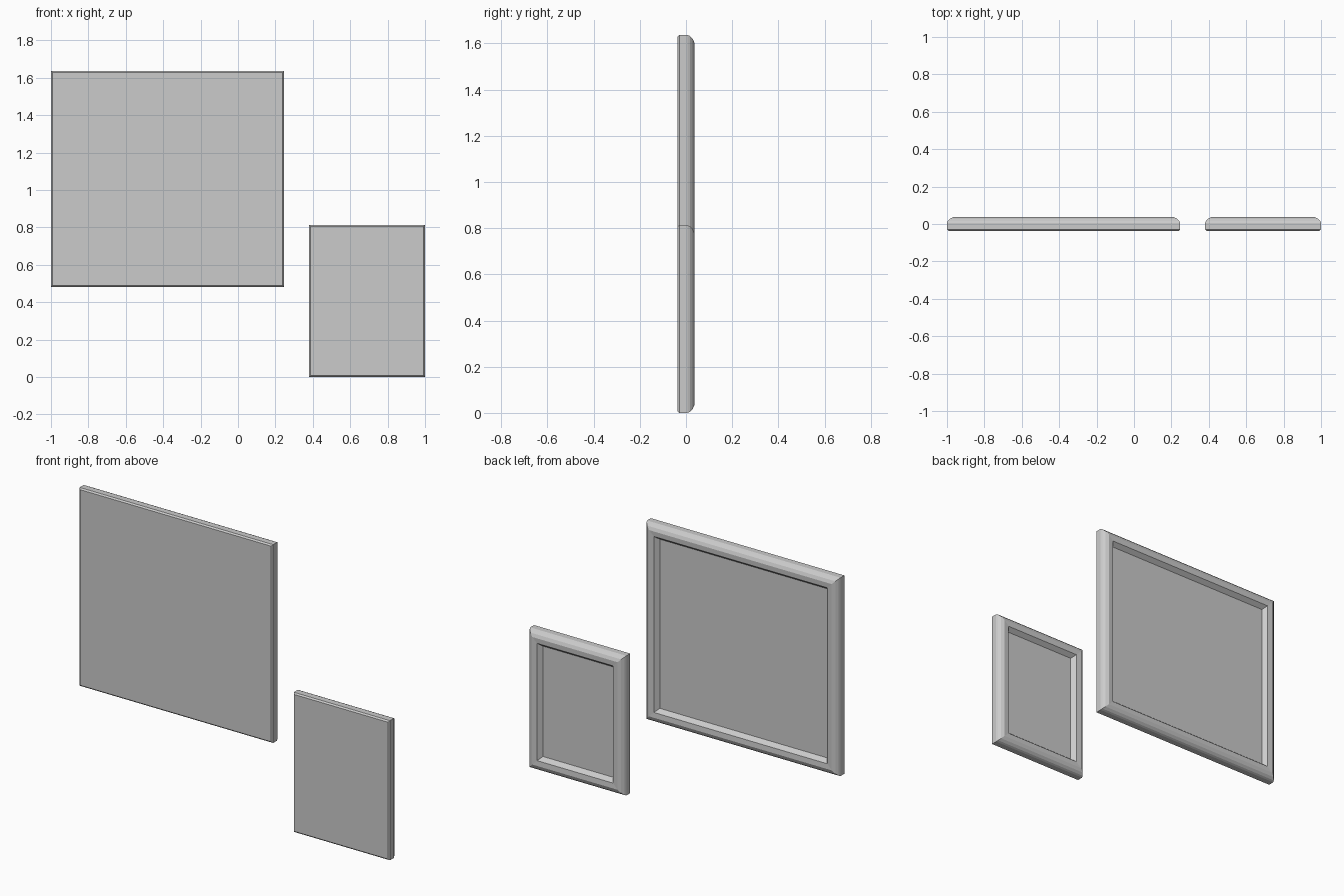
import bpy
import bmesh

if "Cube" in bpy.data.objects:
    bpy.data.objects.remove(bpy.data.objects["Cube"])

# Moulding cross-section from back to front: (inset from outer edge, depth y)
PROFILE = [
    (0.008, -0.037),  # back edge
    (0.000, -0.029),
    (0.000, 0.006),   # outer side
    (0.005, 0.017),
    (0.017, 0.029),
    (0.035, 0.037),   # crest
    (0.065, 0.035),   # inner lip
]
PANEL = (0.085, 0.010)


def ring(bm, x0, x1, z0, z1, inset, y):
    """Rectangle of four vertices inset from the outer edge."""
    return [bm.verts.new((x, y, z)) for x, z in (
        (x0 + inset, z0 + inset), (x1 - inset, z0 + inset),
        (x1 - inset, z1 - inset), (x0 + inset, z1 - inset))]


def picture_frame(name, x0, x1, z0, z1):
    bm = bmesh.new()
    rings = [ring(bm, x0, x1, z0, z1, d, y) for d, y in PROFILE + [PANEL]]
    # mitred moulding
    for a, b in zip(rings, rings[1:]):
        for i in range(4):
            j = (i + 1) % 4
            bm.faces.new((a[i], a[j], b[j], b[i]))
    # flat back board and recessed picture panel
    bm.faces.new(rings[0])
    bm.faces.new(rings[-1])
    bmesh.ops.recalc_face_normals(bm, faces=bm.faces)
    mesh = bpy.data.meshes.new(name)
    bm.to_mesh(mesh)
    bm.free()
    obj = bpy.data.objects.new(name, mesh)
    bpy.context.collection.objects.link(obj)
    return obj


picture_frame("large_picture_frame", -1.0, 0.247, 0.482, 1.637)
picture_frame("small_picture_frame", 0.38, 1.0, 0.0, 0.813)
